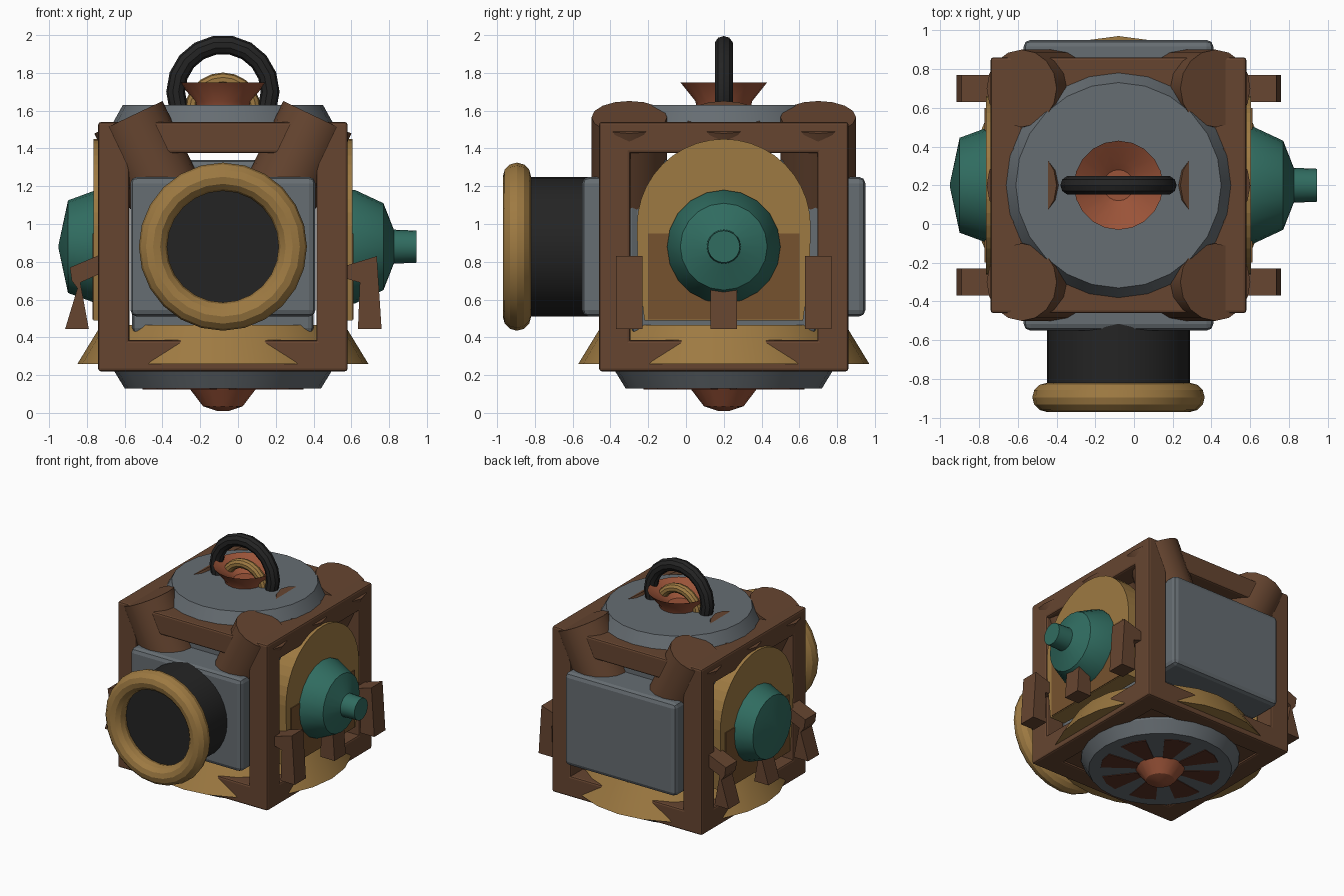
import bpy, bmesh, math
from math import sin, cos, pi
from mathutils import Matrix, Vector

cube = bpy.data.objects.get("Cube")
if cube:
    bpy.data.objects.remove(cube)

C = Vector((-0.08, 0.2, 0.88))   # centre of the cage
H = 0.66                         # half size of the cage


def material(name, *rgb):
    col = [(v / 255 / 12.92 if v < 11 else ((v / 255 + 0.055) / 1.055) ** 2.4) for v in rgb] + [1]
    m = bpy.data.materials.new(name)
    m.use_nodes = True
    m.diffuse_color = col
    m.node_tree.nodes["Principled BSDF"].inputs["Base Color"].default_value = col
    return m


BROWN = material("brown wood", 102, 69, 48)
GREY = material("grey steel", 102, 109, 114)
GOLD = material("aged gold", 158, 122, 66)
BRONZE = material("dark bronze", 118, 82, 46)
COPPER = material("copper", 154, 83, 56)
GREEN = material("green enamel", 48, 108, 96)
BLACK = material("black rubber", 36, 36, 36)
RUST = material("dark rust", 92, 50, 36)


def finish(name, bm, mat, matrix=None, smooth=False, bevel=0):
    if matrix:
        bm.transform(matrix)
    bmesh.ops.recalc_face_normals(bm, faces=bm.faces)
    me = bpy.data.meshes.new(name)
    bm.to_mesh(me)
    bm.free()
    me.materials.append(mat)
    ob = bpy.data.objects.new(name, me)
    bpy.context.collection.objects.link(ob)
    if bevel:
        mod = ob.modifiers.new("Bevel", "BEVEL")
        mod.width, mod.segments = bevel, 2
    if smooth:
        bpy.ops.object.select_all(action="DESELECT")
        ob.select_set(True)
        bpy.context.view_layer.objects.active = ob
        bpy.ops.object.shade_smooth_by_angle(angle=math.radians(28))
    return ob


def box(name, centre, size, mat, bevel=0):
    bm = bmesh.new()
    bmesh.ops.create_cube(bm, size=1)
    m = Matrix.Translation(centre) @ Matrix.Diagonal((*size, 1))
    return finish(name, bm, mat, m, bevel=bevel)


def lathe(name, profile, mat, matrix, n=24, closed=False):
    """Turn (radius, height) points around local z."""
    bm = bmesh.new()
    rings = [[bm.verts.new((r * cos(2 * pi * i / n), r * sin(2 * pi * i / n), h))
              for i in range(n)] for r, h in profile]
    pairs = list(zip(rings, rings[1:]))
    if closed:
        pairs.append((rings[-1], rings[0]))
    for a, b in pairs:
        for i in range(n):
            j = (i + 1) % n
            bm.faces.new((a[i], a[j], b[j], b[i]))
    if not closed:
        bm.faces.new(rings[0])
        bm.faces.new(rings[-1])
    return finish(name, bm, mat, matrix, smooth=True)


def torus(name, major, minor, mat, matrix, n=24, k=10):
    prof = [(major + minor * cos(2 * pi * i / k), minor * sin(2 * pi * i / k)) for i in range(k)]
    return lathe(name, prof, mat, matrix, n, closed=True)


def extrude(name, points, depth, mat, matrix):
    """Extrude a local xy outline by depth, centred on local z."""
    bm = bmesh.new()
    f = bm.faces.new([bm.verts.new((x, y, -depth / 2)) for x, y in points])
    new = bmesh.ops.extrude_face_region(bm, geom=[f])["geom"]
    bmesh.ops.translate(bm, vec=(0, 0, depth), verts=[v for v in new if isinstance(v, bmesh.types.BMVert)])
    return finish(name, bm, mat, matrix)


def at(x, y, z):
    return Matrix.Translation((x, y, z))


UP = at(C.x, C.y, 0)
STAND = Matrix.Rotation(pi / 2, 4, "X")      # local y becomes world z
ALONG_X = Matrix.Rotation(pi / 2, 4, "Y")    # local z becomes world x

# Cage of twelve beams
T = 0.165
for axis in range(3):
    for a in (-1, 1):
        for b in (-1, 1):
            off, size = Vector(), [T] * 3
            size[axis] = 2 * H
            off[(axis + 1) % 3] = a * (H - T / 2)
            off[(axis + 2) % 3] = b * (H - T / 2)
            box("cage_beam", C + off, size, BROWN, 0.014)
for z in (0.25, 1.5):
    box("cage_plate", (C.x, C.y, z), (1.2, 1.2, 0.03), BROWN)

# Inner body with front and back panels
box("inner_body", C, (0.96, 0.98, 0.92), GREY, 0.03)
for name, s in (("front_panel", -1), ("back_panel", 1)):
    box(name, C + Vector((0, s * 0.6, 0)), (0.98, 0.3, 0.74), GREY, 0.035)

# Caps and flared skirt
lathe("top_cap", [(0.58, 1.45), (0.58, 1.54), (0.53, 1.63)], GREY, UP, 24)
lathe("bottom_cap", [(0.52, 0.13), (0.575, 0.22), (0.575, 0.3)], GREY, UP, 24)
lathe("skirt", [(0.77, 0.26), (0.645, 0.465)], GOLD, UP, 24)

# Bottom vents and nub
for i in range(8):
    vent = [(0.17, -0.035), (0.42, -0.1), (0.44, 0), (0.42, 0.1), (0.17, 0.035)]
    extrude("bottom_vent", vent, 0.008, RUST,
            at(C.x, C.y, 0.129) @ Matrix.Rotation((i + 0.5) * pi / 4, 4, "Z"))
lathe("bottom_nub", [(0.03, 0.01), (0.105, 0.035), (0.185, 0.14)], COPPER, UP, 16)

# Funnel, ring and carrying handle
lathe("top_funnel", [(0.14, 1.6), (0.15, 1.65), (0.23, 1.75), (0.12, 1.68), (0.08, 1.65)], COPPER, UP, 20)
torus("inner_ring", 0.165, 0.037, GOLD, at(C.x, C.y, 1.6) @ STAND, 20)
torus("handle", 0.25, 0.05, BLACK, at(C.x, C.y, 1.7) @ STAND, 18)

# Front lens barrel
lathe("lens_barrel", [(0.37, 0.45), (0.37, 1.06)], BLACK, at(C.x, C.y, C.z) @ STAND, 32)
torus("lens_ring", 0.37, 0.075, GOLD, at(C.x, -0.895, C.z) @ STAND, 24, 12)

# Side fittings
arch = [(0.46 * cos(a * pi / 20), 0.11 + 0.46 * sin(a * pi / 20)) for a in range(21)]
arch += [(-0.455, -0.1), (-0.42, -0.39), (0.42, -0.39), (0.455, -0.1)]
inlay = [(-0.4, -0.385), (0.4, -0.385), (0.4, 0.07), (-0.4, 0.07)]
brackets = {
    1: [(0.62, 0.77), (0.815, 0.83), (0.84, 0.445), (0.715, 0.445), (0.725, 0.69), (0.62, 0.72)],
    -1: [(-0.62, 0.85), (-0.81, 0.77), (-0.8, 0.7), (-0.77, 0.66), (-0.835, 0.445),
         (-0.71, 0.445), (-0.755, 0.69), (-0.62, 0.75)],
}
drums = {
    1: [(0.3, 0.66), (0.3, 0.7), (0.23, 0.85), (0.09, 0.905), (0.085, 1.025)],
    -1: [(0.3, 0.64), (0.3, 0.67), (0.245, 0.82), (0.01, 0.87)],
}
FACE = Matrix.Rotation(pi / 2, 4, "Z") @ STAND   # local x to y, y to z, z to x
for s, side in ((1, "left"), (-1, "right")):
    extrude(side + "_arch_plate", arch, 0.13, GOLD, at(C.x + s * 0.62, C.y, C.z) @ FACE)
    extrude(side + "_arch_inlay", inlay, 0.008, BRONZE, at(C.x + s * 0.687, C.y, C.z) @ FACE)
    lathe(side + "_drum", drums[s], GREEN,
          at(*C) @ (ALONG_X if s > 0 else ALONG_X.inverted()), 20)
    for y in (-0.3, 0.2, 0.7):
        extrude(side + "_bracket", brackets[s], 0.14, BROWN, at(C.x, y, 0) @ STAND)
        # Leaning strut, its flat end rising above the cage edge
        lean = Matrix.Rotation(s * math.radians(25.5), 4, "Y")
        lathe(side + "_strut", [(0.2, -0.5), (0.2, 0)], BROWN,
              at(C.x + s * 0.5, y, 1.565) @ lean, 16)
